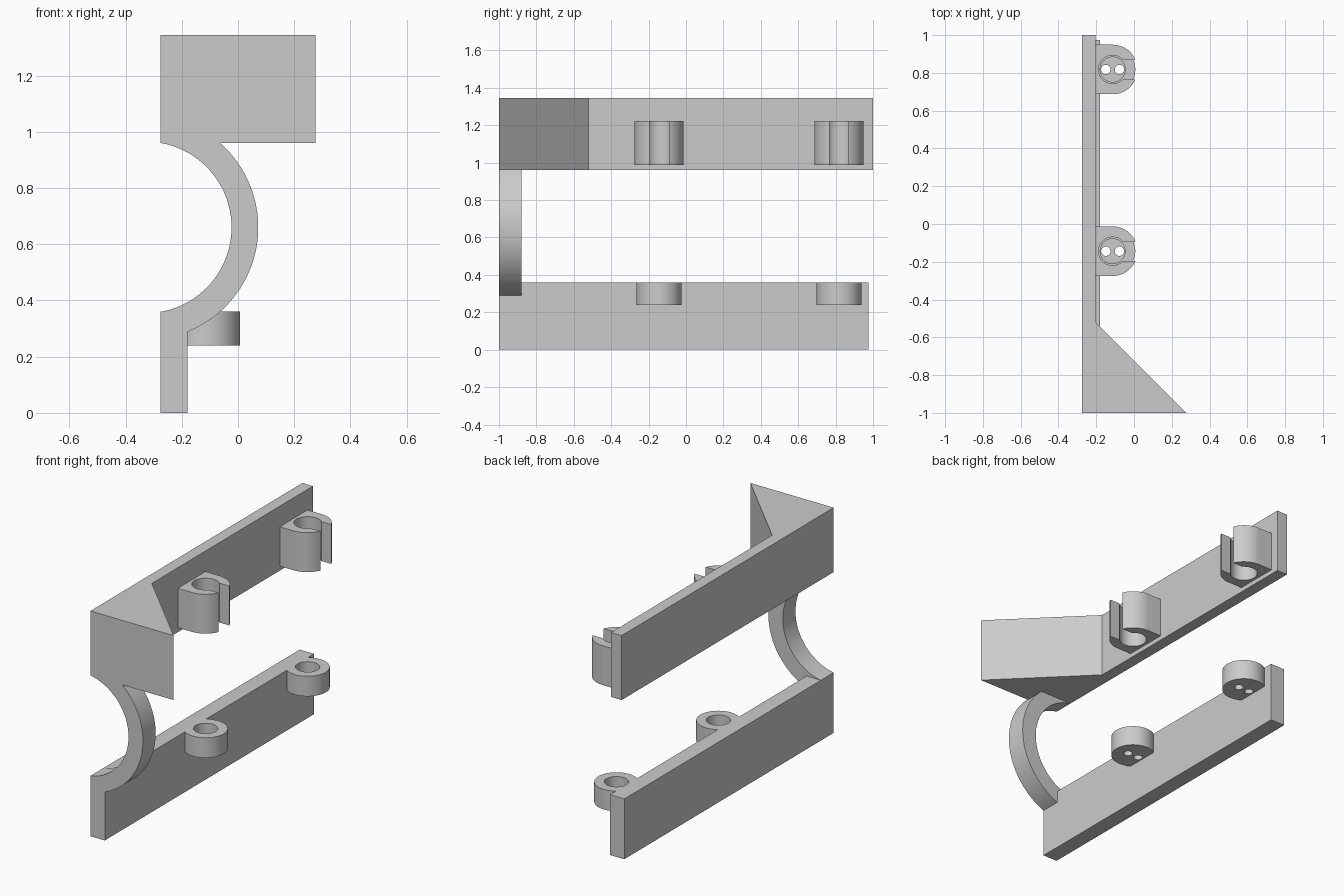
import bpy
from math import sin, cos, asin, atan2, pi, sqrt, radians

if "Cube" in bpy.data.objects:
    bpy.data.objects.remove(bpy.data.objects["Cube"])

grey = bpy.data.materials.new("plain grey")
grey.use_nodes = True
grey.diffuse_color = (0.6, 0.6, 0.6, 1)
grey.node_tree.nodes["Principled BSDF"].inputs["Base Color"].default_value = (0.6, 0.6, 0.6, 1)


def arc(cx, cy, r, a0, a1, n=40):
    return [(cx + r * cos(a0 + (a1 - a0) * i / n), cy + r * sin(a0 + (a1 - a0) * i / n))
            for i in range(n + 1)]


def prism(name, outline, lo, hi, place):
    """Extrude an outline from lo to hi; place maps (u, v, w) to x, y, z."""
    n = len(outline)
    verts = [place(u, v, w) for w in (lo, hi) for u, v in outline]
    faces = [list(range(n))[::-1], list(range(n, 2 * n))]
    faces += [(i, (i + 1) % n, (i + 1) % n + n, i + n) for i in range(n)]
    mesh = bpy.data.meshes.new(name)
    mesh.from_pydata(verts, [], faces)
    mesh.materials.append(grey)
    obj = bpy.data.objects.new(name, mesh)
    bpy.context.collection.objects.link(obj)
    bpy.context.view_layer.objects.active = obj
    bpy.ops.object.select_all(action='DESELECT')
    obj.select_set(True)
    bpy.ops.object.mode_set(mode='EDIT')
    bpy.ops.mesh.select_all(action='SELECT')
    bpy.ops.mesh.normals_make_consistent(inside=False)
    bpy.ops.object.mode_set(mode='OBJECT')
    return obj


def upright(u, v, w):
    return (u, v, w)


def front_on(u, v, w):
    return (u, w, v)


def combine(obj, others, operation):
    bpy.context.view_layer.objects.active = obj
    for other in others:
        mod = obj.modifiers.new(operation.lower(), 'BOOLEAN')
        mod.operation, mod.solver, mod.object = operation, 'EXACT', other
        bpy.ops.object.modifier_apply(modifier=mod.name)
        bpy.data.objects.remove(other)


def smooth(obj):
    bpy.ops.object.select_all(action='DESELECT')
    obj.select_set(True)
    bpy.context.view_layer.objects.active = obj
    bpy.ops.object.shade_smooth_by_angle(angle=radians(30))


BACK, UPPER_WALL, LOWER_WALL = -0.275, -0.205, -0.18
RAIL_BOTTOM, RAIL_TOP = 0.96, 1.345
LOWER_TOP = 0.36

# Upper rail with its wedge-shaped front block
frame = prism("rail_frame", [(BACK, -1), (0.275, -1), (UPPER_WALL, -0.52), (UPPER_WALL, 1), (BACK, 1)],
              RAIL_BOTTOM, RAIL_TOP, upright)

# Lower rail
lower = prism("lower_rail", [(BACK, -1), (LOWER_WALL, -1), (LOWER_WALL, 0.975), (BACK, 0.975)],
              0, LOWER_TOP, upright)

# Curved arm joining the two rails
cx, cz, inner, outer = -0.328, 0.66, 0.305, 0.4
top_angle = asin(0.3 / outer)
low_angle = -atan2(sqrt(outer ** 2 - (LOWER_WALL - cx) ** 2), LOWER_WALL - cx)
in_angle = atan2(0.3, BACK - cx)
outline = arc(cx, cz, outer, low_angle, top_angle) + arc(cx, cz, inner, in_angle, -in_angle)
outline.append((BACK, 0.29))
arm = prism("curved_arm", outline, -1, -0.88, front_on)
combine(frame, [lower, arm], 'UNION')
smooth(frame)

# Open clips on the upper rail and drilled cups on the lower rail
PEG_X, CLIP_R, CLIP_HOLE, SLOT = -0.113, 0.131, 0.075, 0.052
CUP_R, CUP_HOLE = 0.12, 0.066
for label, y in (("front", -0.144), ("rear", 0.818)):
    a_out, a_in = asin(SLOT / CLIP_R), asin(SLOT / CLIP_HOLE)
    clip = [(UPPER_WALL, y + CLIP_R)]
    clip += arc(PEG_X, y, CLIP_R, pi / 2, a_out, 16)
    clip += arc(PEG_X, y, CLIP_HOLE, a_in, 2 * pi - a_in)
    clip += arc(PEG_X, y, CLIP_R, -a_out, -pi / 2, 16)
    clip.append((UPPER_WALL, y - CLIP_R))
    smooth(prism(label + "_clip", clip, 0.987, 1.222, upright))

    a_wall = atan2(sqrt(CUP_R ** 2 - (LOWER_WALL - PEG_X) ** 2), LOWER_WALL - PEG_X)
    cup = prism(label + "_cup", arc(PEG_X, y, CUP_R, -a_wall, a_wall), 0.24, LOWER_TOP, upright)
    cutters = [prism("socket_cutter", arc(PEG_X, y, CUP_HOLE, 0, 2 * pi)[:-1], 0.28, 0.5, upright)]
    for side in (-1, 1):
        cutters.append(prism("pin_cutter", arc(PEG_X + side * 0.036, y, 0.025, 0, 2 * pi, 24)[:-1],
                             0.1, 0.4, upright))
    combine(cup, cutters, 'DIFFERENCE')
    smooth(cup)
